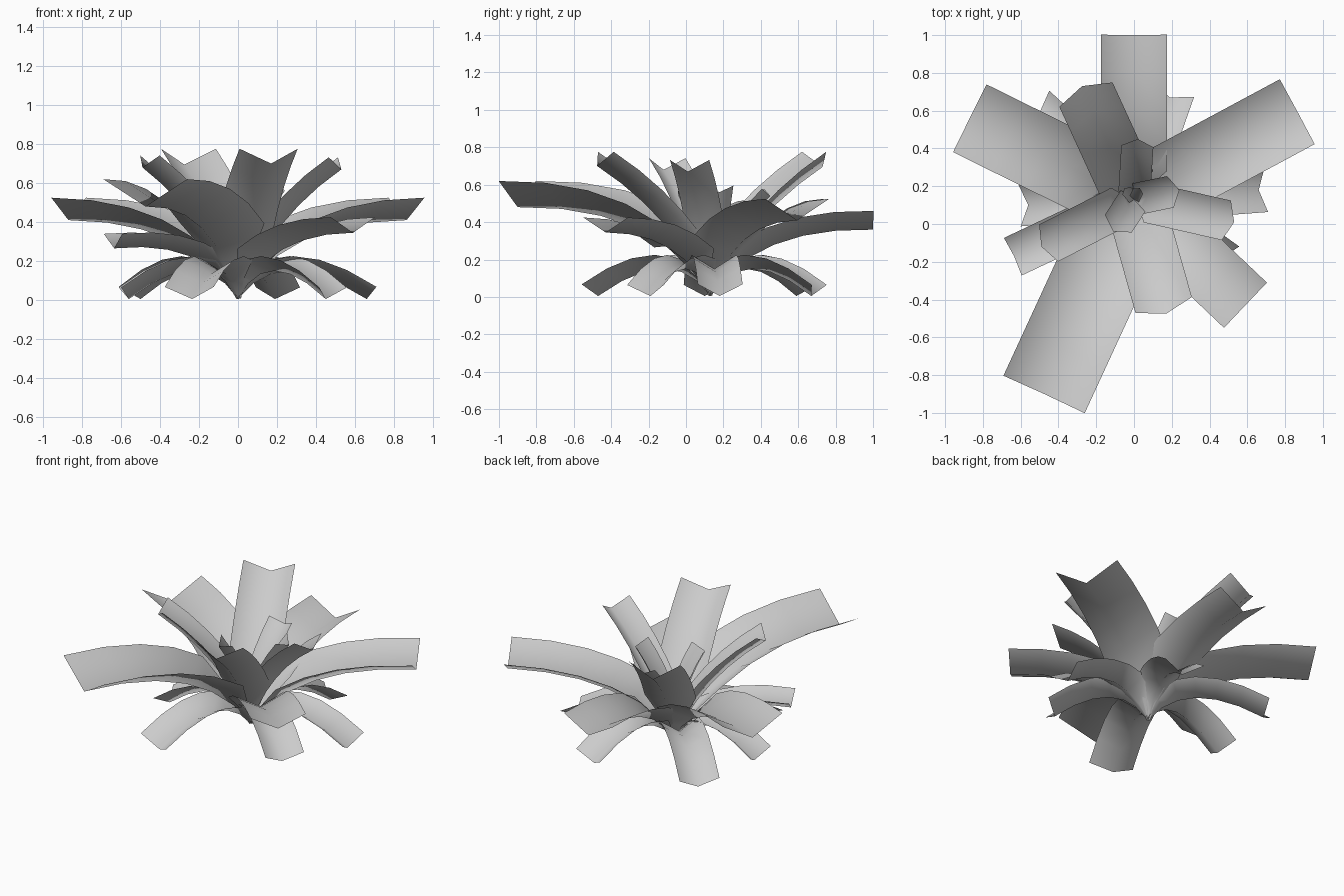
import bpy, bmesh
from mathutils import Vector

if "Cube" in bpy.data.objects:
    bpy.data.objects.remove(bpy.data.objects["Cube"])

BASE = Vector((0, 0.13, 0.005))
SEGMENTS = 6


def leaf(name, tip, width, depth, ctrl_r, ctrl_z):
    """Folded strip along a bent rib; ctrl_r is the bend as a fraction of reach."""
    tip = Vector(tip)
    reach = Vector((tip.x, tip.y - BASE.y, 0))
    length = reach.length
    out = reach.normalized()
    side = Vector((-out.y, out.x, 0))
    ctrl = BASE + out * (ctrl_r * length) + Vector((0, 0, ctrl_z))
    bm = bmesh.new()
    rows = []
    for i in range(SEGMENTS + 1):
        t = i / SEGMENTS
        mid = BASE * (1 - t) ** 2 + ctrl * (2 * t * (1 - t)) + tip * t * t
        tangent = ((ctrl - BASE) * (1 - t) + (tip - ctrl) * t).normalized()
        normal = tangent.cross(side).normalized()
        # narrow stalk at the root, full width from the second segment on
        k = (0.06, 0.42)[i] if i < 2 else 1.0
        lift = normal * depth * k
        half = side * width * 0.5 * k
        rows.append([bm.verts.new(p) for p in (mid - half + lift, mid, mid + half + lift)])
    for a, b in zip(rows, rows[1:]):
        for j in range(2):
            bm.faces.new((a[j], a[j + 1], b[j + 1], b[j])).smooth = True
    bm.normal_update()
    mesh = bpy.data.meshes.new(name)
    bm.to_mesh(mesh)
    bm.free()
    obj = bpy.data.objects.new(name, mesh)
    bpy.context.collection.objects.link(obj)


def ring(name, leaves, ctrl_r):
    for i, (tip, width, depth, ctrl_z) in enumerate(leaves):
        leaf(f"{name}_{i + 1}", tip, width, depth, ctrl_r, ctrl_z)


# drooping leaves near the ground
ring("drooping_leaf", [(tip, w, 0.075, 0.29) for tip, w in (
    ((0.66, 0.18, 0.005), 0.24),
    ((0.19, 0.67, 0.005), 0.24),
    ((-0.50, 0.59, 0.005), 0.24),
    ((-0.56, 0.10, 0.005), 0.22),
    ((0.45, -0.19, 0.005), 0.24),
    ((-0.235, -0.47, 0.005), 0.27))], 0.33)

# long spreading leaves
ring("spreading_leaf", [
    ((0, 1.0, 0.36), 0.35, 0.10, 0.37),
    ((0.865, 0.595, 0.41), 0.39, 0.115, 0.40),
    ((-0.87, 0.56, 0.41), 0.40, 0.115, 0.40),
    ((-0.475, -0.90, 0.48), 0.474, 0.14, 0.49),
    ((0.59, -0.43, 0.345), 0.33, 0.08, 0.34),
    ((-0.635, -0.17, 0.265), 0.22, 0.075, 0.31)], 0.28)

# tall arching leaves
ring("tall_leaf", [
    ((-0.275, 0.73, 0.695), 0.31, 0.095, 0.42),
    ((0.17, -0.475, 0.70), 0.31, 0.09, 0.43),
    ((0.53, 0.01, 0.67), 0.215, 0.075, 0.42),
    ((-0.49, -0.12, 0.68), 0.22, 0.075, 0.42)], 0.33)

# young upright leaves in the middle
ring("inner_leaf", [
    ((0.02, 0.45, 0.54), 0.17, 0.055, 0.33),
    ((0.24, 0.18, 0.56), 0.17, 0.06, 0.34),
    ((-0.11, -0.04, 0.54), 0.17, 0.06, 0.34),
    ((-0.05, 0.19, 0.37), 0.06, 0.02, 0.22),
    ((0.03, 0.19, 0.36), 0.06, 0.02, 0.22)], 0.35)
